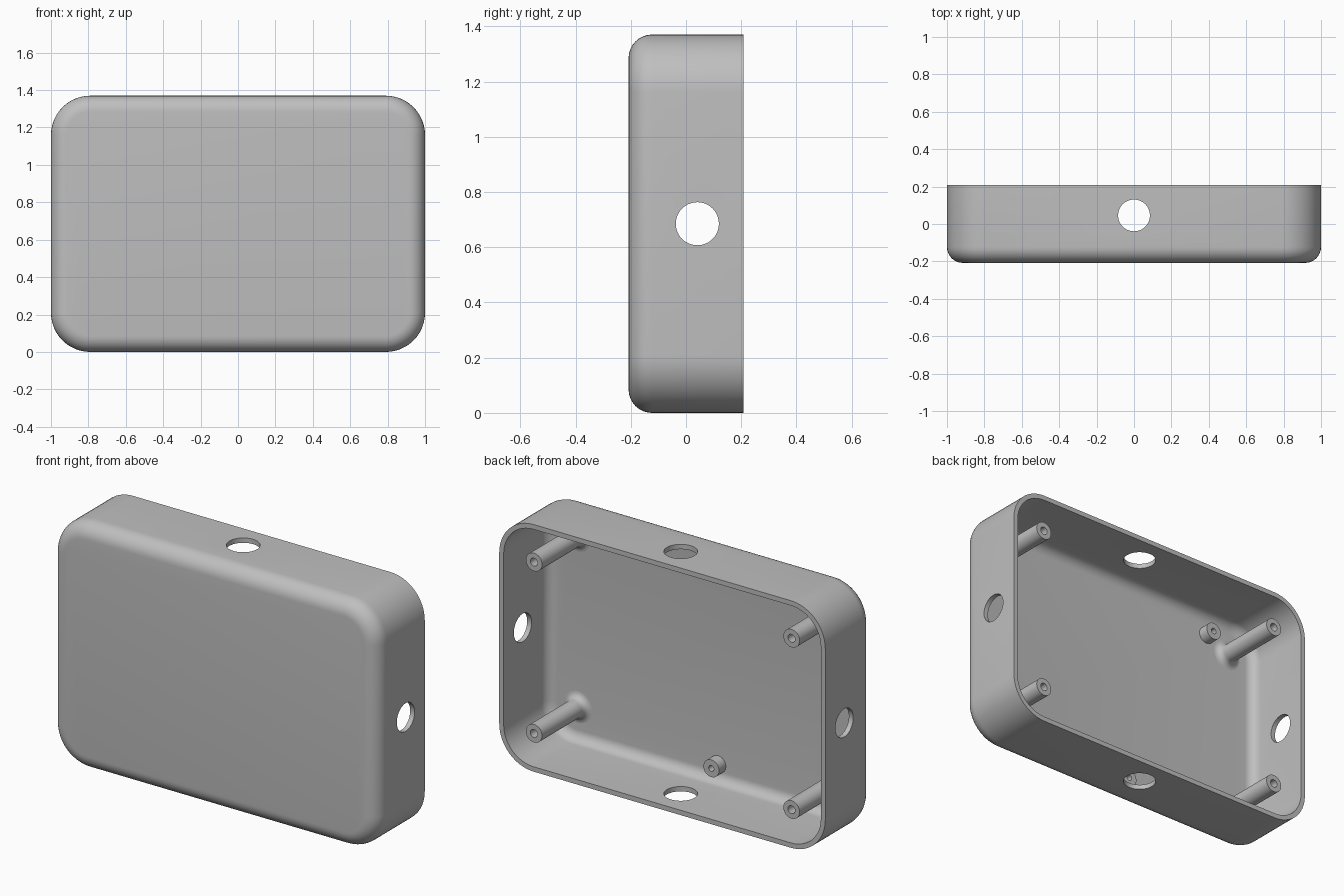
import bpy, bmesh, math
from mathutils import Matrix, Vector

if "Cube" in bpy.data.objects:
    bpy.data.objects.remove(bpy.data.objects["Cube"], do_unlink=True)

WIDTH, HEIGHT, DEPTH = 2.0, 1.37, 0.416
CORNER, FILLET, WALL = 0.21, 0.085, 0.027
FRONT, BACK = -DEPTH / 2, DEPTH / 2
FLOOR = FRONT + WALL
MID = HEIGHT / 2

grey = bpy.data.materials.new("plain grey")
grey.use_nodes = True
colour = (0.52, 0.52, 0.52, 1)
grey.diffuse_color = colour
grey.node_tree.nodes["Principled BSDF"].inputs["Base Color"].default_value = colour


def make_object(name, bm):
    bmesh.ops.recalc_face_normals(bm, faces=bm.faces)
    mesh = bpy.data.meshes.new(name)
    bm.to_mesh(mesh)
    bm.free()
    mesh.materials.append(grey)
    obj = bpy.data.objects.new(name, mesh)
    bpy.context.collection.objects.link(obj)
    return obj


def select(obj):
    bpy.ops.object.select_all(action='DESELECT')
    obj.select_set(True)
    bpy.context.view_layer.objects.active = obj


def smooth(obj):
    select(obj)
    bpy.ops.object.shade_smooth_by_angle(angle=math.radians(30))


def bridge(bm, a, b):
    for i in range(len(a)):
        j = (i + 1) % len(a)
        bm.faces.new((a[i], a[j], b[j], b[i]))


def rounded_ring(bm, inset, y, steps=12):
    """Rounded rectangle parallel to the front, inset from the outline."""
    r = CORNER - inset
    cx, cz = WIDTH / 2 - CORNER, MID - CORNER
    ring = []
    for k, (sx, sz) in enumerate(((1, 1), (-1, 1), (-1, -1), (1, -1))):
        for i in range(steps + 1):
            a = math.pi / 2 * (k + i / steps)
            ring.append(bm.verts.new((sx * cx + r * math.cos(a), y,
                                      MID + sz * cz + r * math.sin(a))))
    return ring


def fillet(offset, radius, steps=8):
    """Inset and depth pairs from the flat front round to the side wall."""
    arc = [math.pi / 2 * i / steps for i in range(steps + 1)]
    return [(offset + radius * (1 - math.sin(a)),
             FRONT + offset + radius * (1 - math.cos(a))) for a in arc]


# Hollow shell: outer skin, rim, inner skin
bm = bmesh.new()
path = fillet(0, FILLET) + [(0, BACK), (WALL, BACK)]
path += reversed(fillet(WALL, FILLET - WALL))
rings = [rounded_ring(bm, inset, y) for inset, y in path]
for a, b in zip(rings, rings[1:]):
    bridge(bm, a, b)
bm.faces.new(rings[0])
bm.faces.new(rings[-1])
shell = make_object("case_shell", bm)


# Cable holes through the four walls
def cut_hole(name, radius, length, y, axis):
    bm = bmesh.new()
    turn = Vector((0, 0, 1)).rotation_difference(Vector(axis)).to_matrix().to_4x4()
    bmesh.ops.create_cone(bm, cap_ends=True, segments=48, radius1=radius,
                          radius2=radius, depth=length,
                          matrix=Matrix.Translation((0, y, MID)) @ turn)
    cutter = make_object(name, bm)
    cutter.hide_render = True
    mod = shell.modifiers.new(name, 'BOOLEAN')
    mod.operation, mod.solver, mod.object = 'DIFFERENCE', 'EXACT', cutter
    select(shell)
    bpy.ops.object.modifier_apply(modifier=mod.name)
    bpy.data.objects.remove(cutter, do_unlink=True)


cut_hole("side_hole_cutter", 0.078, WIDTH * 1.2, 0.041, (1, 0, 0))
cut_hole("top_hole_cutter", 0.085, HEIGHT * 1.2, 0.046, (0, 0, 1))
smooth(shell)


# Screw posts: a turned profile with a blind bore
def post(name, x, z, tip, radius, bore, flare=0.0, steps=32):
    profile = [(bore, FLOOR + 0.01), (bore, tip), (radius, tip)]
    if flare:
        for i in range(7):
            a = math.pi / 2 * i / 6
            profile.append((radius + flare * (1 - math.cos(a)),
                            FLOOR + flare * (1 - math.sin(a))))
    else:
        profile.append((radius, FLOOR))
    bm = bmesh.new()
    loops = []
    for r, y in profile:
        angles = [2 * math.pi * i / steps for i in range(steps)]
        loops.append([bm.verts.new((x + r * math.cos(a), y, z + r * math.sin(a)))
                      for a in angles])
    for a, b in zip(loops, loops[1:]):
        bridge(bm, a, b)
    bm.faces.new(loops[0])
    bm.faces.new(loops[-1])
    smooth(make_object(name, bm))


# Tall corner posts, centred on the rounded corners
for side, sx in (("left", 1), ("right", -1)):
    for level, sz in (("upper", 1), ("lower", -1)):
        post(f"{level}_{side}_corner_post", sx * (WIDTH / 2 - CORNER),
             MID + sz * (MID - CORNER), BACK - 0.004, 0.05, 0.022, 0.037)

# Short board posts on the inner floor
post("lower_short_post", -0.07, 0.122, FLOOR + 0.06, 0.048, 0.016)
post("upper_short_post", -0.65, 1.228, FLOOR + 0.06, 0.048, 0.016)
